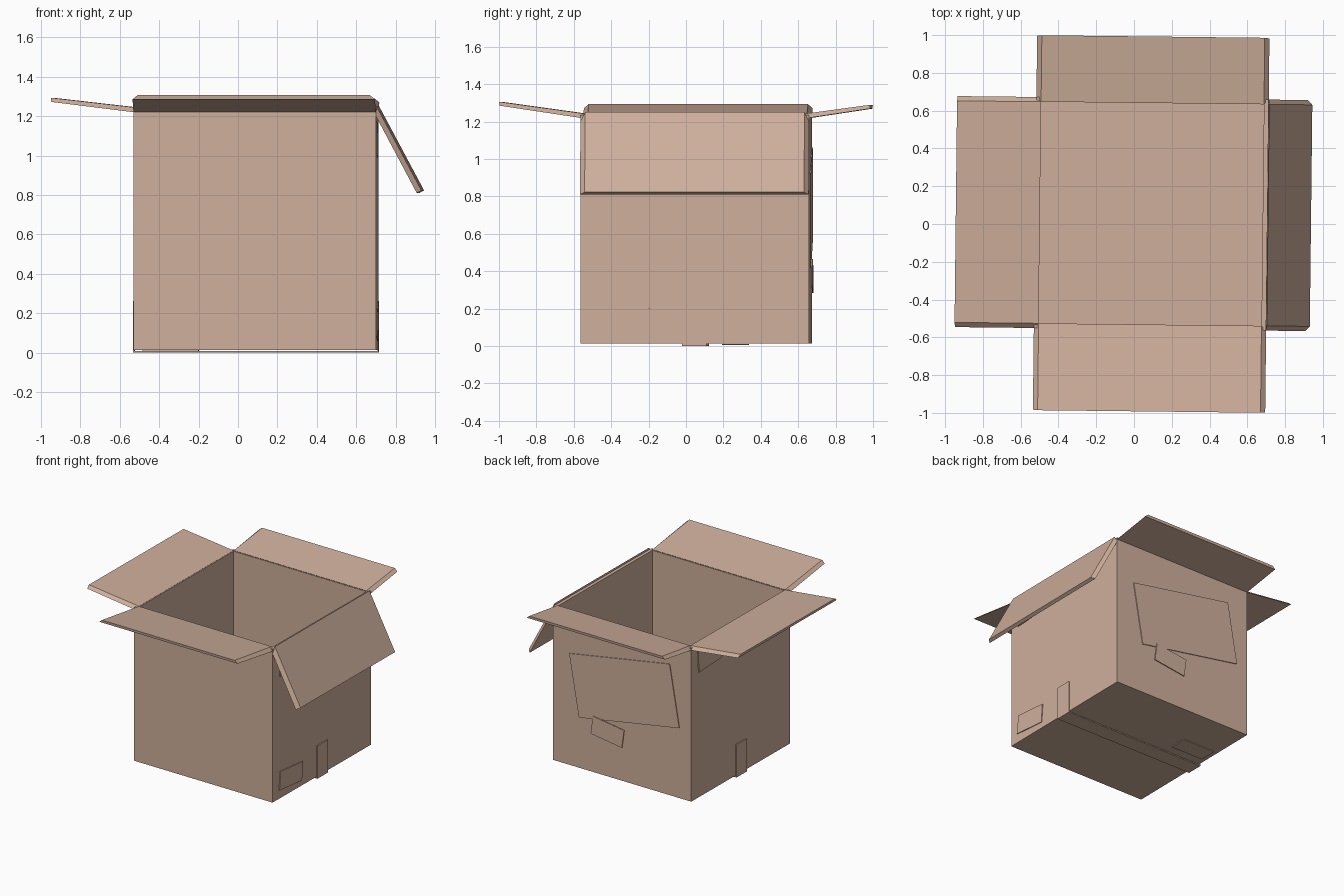
import bpy, bmesh, math
from mathutils import Matrix, Vector

cube = bpy.data.objects.get("Cube")
if cube:
    bpy.data.objects.remove(cube, do_unlink=True)

HX, HY = 0.615, 0.6115        # half width and half depth of the carton
BOTTOM, TOP, WALL = 0.014, 1.236, 0.025
X, Y, Z = Vector((1, 0, 0)), Vector((0, 1, 0)), Vector((0, 0, 1))

cardboard = bpy.data.materials.new("cardboard")
cardboard.use_nodes = True
colour = (0.62, 0.43, 0.33, 1)
cardboard.diffuse_color = colour
cardboard.node_tree.nodes["Principled BSDF"].inputs["Base Color"].default_value = colour


def finish(name, bm):
    """Turn a bmesh into an object, placed with the carton's slight twist."""
    bmesh.ops.recalc_face_normals(bm, faces=bm.faces)
    mesh = bpy.data.meshes.new(name)
    bm.to_mesh(mesh)
    bm.free()
    mesh.materials.append(cardboard)
    obj = bpy.data.objects.new(name, mesh)
    obj.location = (0.0915, 0.054, 0)
    obj.rotation_euler.z = math.radians(-0.65)
    bpy.context.collection.objects.link(obj)
    return obj


def prism(name, sections):
    """Solid between two matching end sections."""
    bm = bmesh.new()
    a, b = [[bm.verts.new(p) for p in s] for s in sections]
    n = len(a)
    bm.faces.new(a)
    bm.faces.new(b[::-1])
    for i in range(n):
        j = (i + 1) % n
        bm.faces.new((a[i], b[i], b[j], a[j]))
    return finish(name, bm)


# Open carton body
bm = bmesh.new()
bmesh.ops.create_cube(bm, size=1)
bmesh.ops.scale(bm, verts=bm.verts, vec=(2 * HX, 2 * HY, TOP - BOTTOM))
bmesh.ops.translate(bm, verts=bm.verts, vec=(0, 0, (TOP + BOTTOM) / 2))
bmesh.ops.recalc_face_normals(bm, faces=bm.faces)
lid = [f for f in bm.faces if f.normal.z > 0.9]
bmesh.ops.delete(bm, geom=lid, context='FACES_ONLY')
body = finish("carton_body", bm)
shell = body.modifiers.new("wall_thickness", 'SOLIDIFY')
shell.thickness = WALL
shell.offset = -1
shell.use_even_offset = True


# Flaps: the inner face is narrower, so the side edges are slanted
def flap(name, out, half_out, half_side, profile):
    along = Z.cross(out)
    sections = []
    for side in (-1, 1):
        sections.append([out * (half_out + d) + Z * z + along * side * (half_side - inset)
                         for d, z, inset in profile])
    prism(name, sections)


def open_profile(reach, rise):
    return [(-WALL, 1.242, WALL), (reach, rise, WALL),
            (reach - 0.003, rise - 0.021, 0), (0, 1.22, 0)]


flap("front_flap", -Y, HY, HX, open_profile(0.435, 1.306))
flap("back_flap", Y, HY, HX, open_profile(0.327, 1.29))
flap("right_flap", -X, HX, HY, open_profile(0.42, 1.293))
flap("left_flap", X, HX, HY, [(0.003, 1.25, WALL), (0.231, 0.823, WALL),
                              (0.207, 0.81, 0), (0, 1.2, 0)])


# Labels: thin plates lying on a wall
def plate(name, u, v, origin, centre, size, angle):
    n = u.cross(v)
    bm = bmesh.new()
    bmesh.ops.create_cube(bm, size=1)
    bmesh.ops.scale(bm, verts=bm.verts, vec=(*size, 0.006))
    turn = Matrix.Rotation(math.radians(angle), 4, 'Z')
    frame = Matrix((u, v, n)).transposed().to_4x4()
    frame.translation = origin + u * centre[0] + v * centre[1]
    bmesh.ops.transform(bm, matrix=frame @ turn, verts=bm.verts)
    finish(name, bm)


back, left, right = Y * (HY + 0.005), X * (HX + 0.005), -X * (HX + 0.005)
plate("back_large_label", -X, Z, back, (0.025, 0.74), (0.905, 0.495), 10)
plate("back_small_label", -X, Z, back + Y * 0.007, (-0.12, 0.375), (0.28, 0.145), -8)
plate("left_lower_label", Y, Z, left, (-0.389, 0.145), (0.28, 0.148), -5)
plate("left_upper_label", Y, Z, left, (-0.39, 1.085), (0.28, 0.18), 3)
plate("right_upper_label", -Y, Z, right, (-0.39, 1.11), (0.28, 0.18), 3)
plate("bottom_label", X, -Y, Z * 0.009, (-0.435, -0.206), (0.285, 0.14), 0)

# Tape: a strip running under the base and up both sides
inner, outer, height = HX + 0.001, HX + 0.008, 0.262
path = [(-outer, height), (-outer, 0), (outer, 0), (outer, height),
        (inner, height), (inner, 0.008), (-inner, 0.008), (-inner, height)]
prism("bottom_tape", [[(x, y, z) for x, z in path] for y in (-0.068, 0.062)])
